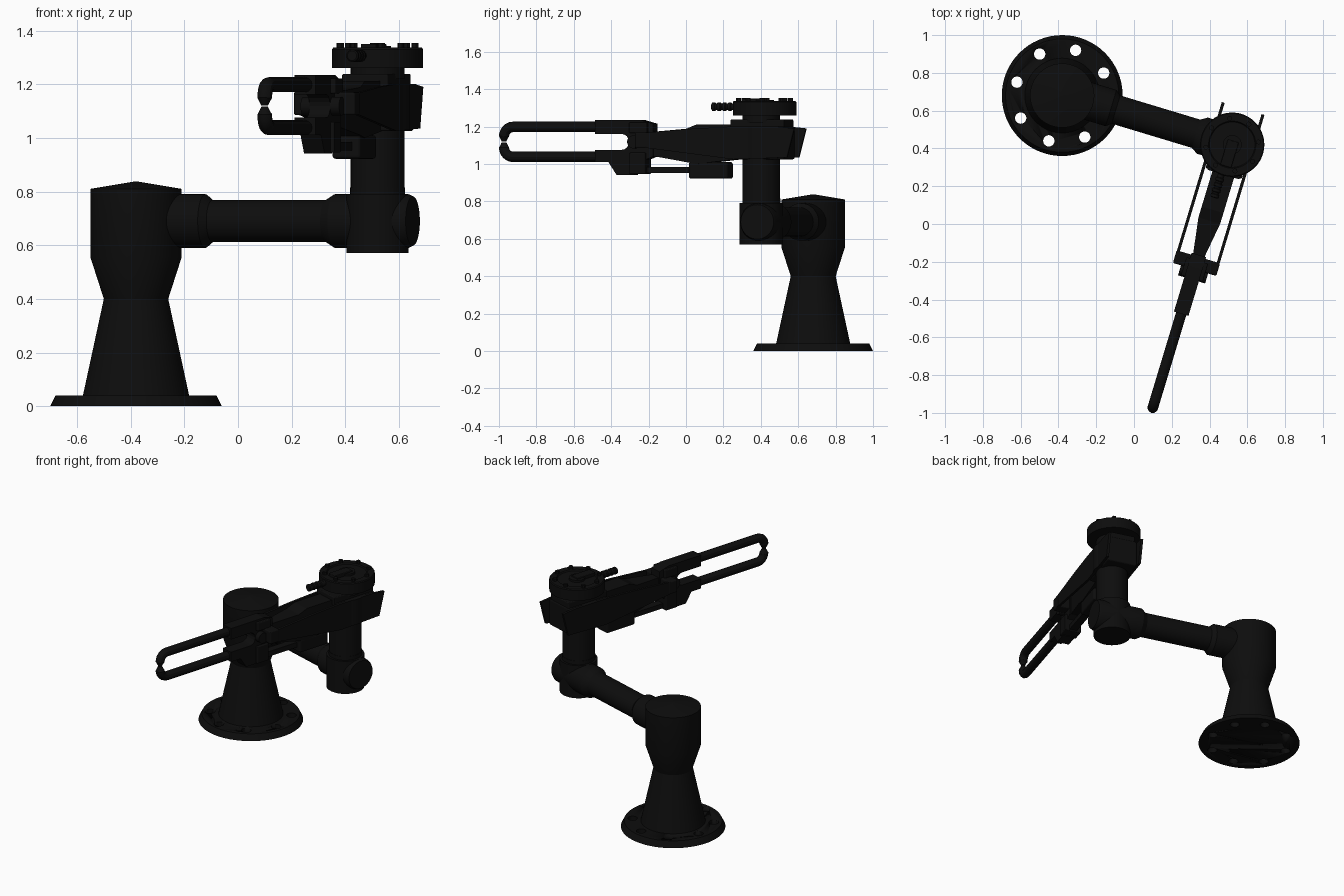
import bpy, bmesh, math
from mathutils import Matrix, Vector

cube = bpy.data.objects.get("Cube")
if cube:
    bpy.data.objects.remove(cube)

black = bpy.data.materials.new("matte black")
black.use_nodes = True
black.diffuse_color = (0.004, 0.004, 0.004, 1)
black.node_tree.nodes["Principled BSDF"].inputs["Base Color"].default_value = (0.004, 0.004, 0.004, 1)

# Base stands in world space; forearm and gripper share a turned elbow frame
BASE = Matrix.Translation((-0.38, 0.68, 0))
ELBOW = Matrix.Translation((0.52, 0.42, 0)) @ Matrix.Rotation(math.radians(-16.8), 4, "Z")
ALONG_X = Matrix.Rotation(math.pi / 2, 4, "Y")
ALONG_Y = Matrix.Rotation(math.pi / 2, 4, "X")   # axis runs toward -y
MID = 1.118                                      # gripper centre height


def finish(name, bm, frame):
    bmesh.ops.recalc_face_normals(bm, faces=bm.faces)
    mesh = bpy.data.meshes.new(name)
    bm.to_mesh(mesh)
    bm.free()
    mesh.materials.append(black)
    obj = bpy.data.objects.new(name, mesh)
    bpy.context.collection.objects.link(obj)
    obj.matrix_world = frame
    return obj


def smooth(obj):
    bpy.ops.object.select_all(action="DESELECT")
    obj.select_set(True)
    bpy.context.view_layer.objects.active = obj
    bpy.ops.object.shade_smooth_by_angle(angle=math.radians(30))
    return obj


def lathe(name, profile, frame, sides=48):
    """Closed turned part from (radius, height) pairs."""
    bm = bmesh.new()
    rings = []
    for r, z in profile:
        rings.append([bm.verts.new((r * math.cos(2 * math.pi * i / sides),
                                    r * math.sin(2 * math.pi * i / sides), z)) for i in range(sides)])
    for a, b in zip(rings, rings[1:]):
        for i in range(sides):
            j = (i + 1) % sides
            bm.faces.new((a[i], a[j], b[j], b[i]))
    bm.faces.new(rings[0])
    bm.faces.new(rings[-1])
    return smooth(finish(name, bm, frame))


def side_profile(name, points, x0, x1):
    """Extrude a (y, z) outline across x in the elbow frame."""
    bm = bmesh.new()
    face = bm.faces.new([bm.verts.new((x0, y, z)) for y, z in points])
    new = bmesh.ops.extrude_face_region(bm, geom=[face])["geom"]
    bmesh.ops.translate(bm, vec=(x1 - x0, 0, 0), verts=[v for v in new if isinstance(v, bmesh.types.BMVert)])
    return finish(name, bm, ELBOW)


def box(name, x, y, z, bevel=0.0):
    obj = side_profile(name, [(y[0], z[0]), (y[1], z[0]), (y[1], z[1]), (y[0], z[1])], *x)
    if bevel:
        mod = obj.modifiers.new("edge", "BEVEL")
        mod.width = bevel
        mod.segments = 3
    return obj


# Flanged foot with bolt holes
foot = lathe("base_flange", [(0.32, 0), (0.30, 0.04)], BASE, 64)
for i in range(8):
    a = math.radians(28.5 + 45 * i)
    cutter = lathe("hole_cutter", [(0.03, -0.1), (0.03, 0.1)],
                   BASE @ Matrix.Translation((0.25 * math.cos(a), 0.25 * math.sin(a), 0)), 24)
    cutter.hide_render = True
    mod = foot.modifiers.new("hole", "BOOLEAN")
    mod.operation = "DIFFERENCE"
    mod.object = cutter
    bpy.context.view_layer.update()
    bpy.context.view_layer.objects.active = foot
    bpy.ops.object.modifier_apply(modifier=mod.name)
    bpy.data.objects.remove(cutter)
lathe("base_column", [(0.2, 0.03), (0.12, 0.4), (0.17, 0.555), (0.17, 0.81), (0.002, 0.838)], BASE, 64)

# Horizontal upper arm with collars, running through to the elbow cap
arm = ELBOW @ Matrix.Translation((-0.935, 0, 0.69)) @ ALONG_X
lathe("upper_arm", [(0.1, 0.06), (0.1, 0.265), (0.078, 0.292), (0.078, 0.735), (0.1, 0.77),
                    (0.1, 1.055), (0.092, 1.072)], arm)

# Elbow housing and vertical post
post = Matrix.Translation((0.52, 0.403, 0))
lathe("elbow_housing", [(0.116, 0.57), (0.116, 0.79), (0.102, 0.79), (0.102, 0.815), (0.1, 0.815),
                        (0.1, 1.05)], post)

# Head under the turntable
head = lathe("head_barrel", [(0.12, 1.03), (0.12, 1.2)], post)
box("head_cap", (-0.09, 0.09), (-0.165, 0.135), (1.18, 1.238), 0.006)
box("head_body", (-0.1, 0.1), (-0.16, 0.14), (1.025, 1.2), 0.01)
lathe("head_neck", [(0.1, 1.22), (0.1, 1.27)], post)

# Turntable with raised rim, bolts and a ribbed connector
lathe("turntable", [(0.17, 1.26), (0.17, 1.33), (0.165, 1.336), (0.125, 1.336), (0.12, 1.328),
                    (0.05, 1.328), (0.05, 1.342), (0.02, 1.342)], ELBOW, 64)
for i in range(8):
    a = math.pi * (i + 0.5) / 4
    lathe("turntable_bolt", [(0.014, 1.325), (0.014, 1.353)],
          ELBOW @ Matrix.Translation((0.14 * math.cos(a), 0.14 * math.sin(a), 0)), 6)
box("turntable_bridge", (-0.03, 0.03), (-0.12, 0.02), (1.325, 1.35), 0.004)
ribs = [(0.018, 0.14)]
for i in range(4):
    y = 0.185 + 0.03 * i
    ribs += [(0.018, y), (0.023, y + 0.004), (0.023, y + 0.018), (0.018, y + 0.022)]
lathe("connector", ribs, ELBOW @ Matrix.Translation((-0.01, 0, 1.306)) @ ALONG_Y, 24)

# Thin side plates from the head to the front crosspiece
for name, s in (("left_side_plate", 1), ("right_side_plate", -1)):
    side_profile(name, [(0.2, 1.19), (0.16, 1.035), (-0.14, 1.025), (-0.66, 1.09), (-0.66, 1.165),
                        (-0.35, 1.19), (-0.15, 1.2), (0.1, 1.2)], s * 0.102, s * 0.118)
box("crosspiece", (-0.12, 0.12), (-0.69, -0.62), (1.085, 1.17), 0.008)

# Tapered centre spine
spine = side_profile("centre_spine", [(-0.1, 1.03), (-0.36, 1.0), (-0.42, 1.01), (-0.66, 1.05),
                                      (-0.66, 1.168), (-0.42, 1.188), (-0.36, 1.212), (-0.1, 1.212)],
                     -0.06, 0.06)
for v in spine.data.vertices:
    if v.co.y < -0.6:
        v.co.x *= 0.4

# Lower drive block and link bar
box("drive_block", (-0.055, 0.055), (-0.41, -0.19), (0.922, 1.01), 0.012)
box("drive_link", (-0.025, 0.025), (-0.73, -0.35), (0.952, 0.985))
box("link_bracket", (-0.055, 0.055), (-0.74, -0.65), (0.945, 1.06), 0.006)

# Forked finger holder with a round-ended slot
slot = [(-0.745 - 0.043 * (1 - math.cos(t)), MID + 0.043 * math.sin(t))
        for t in [math.pi * (i / 8 - 0.5) for i in range(9)]]
holder = [(-0.935, 1.01), (-0.86, 1.01), (-0.815, 0.942), (-0.72, 0.942), (-0.66, 1.02), (-0.61, 1.04),
          (-0.61, 1.215), (-0.68, 1.235), (-0.935, 1.235), (-0.935, MID + 0.043)]
side_profile("finger_holder", holder + slot[::-1] + [(-0.935, MID - 0.043)], -0.04, 0.04)
box("holder_shoulder", (-0.06, 0.06), (-0.74, -0.64), (1.165, 1.222), 0.006)
lathe("gripper_pivot", [(0.035, -0.075), (0.035, 0.075)],
      ELBOW @ Matrix.Translation((0, -0.71, MID)) @ ALONG_X, 24)

# Bent tubular fingers tapering to touching tips
bend = [(-1.405 - 0.05 * math.sin(t), 0.03 + 0.05 * math.cos(t))
        for t in [math.pi * i / 12 for i in range(7)]]
path = [(-0.9, 0.08, 1)] + [(y, z, 1) for y, z in bend] + [(-1.455, 0.024, 0.85), (-1.455, 0.002, 0.45)]
for name, s in (("upper_finger", 1), ("lower_finger", -1)):
    curve = bpy.data.curves.new(name, "CURVE")
    curve.dimensions = "3D"
    curve.bevel_depth = 0.028
    curve.bevel_resolution = 4
    curve.use_fill_caps = True
    spline = curve.splines.new("POLY")
    spline.points.add(len(path) - 1)
    for p, (y, z, r) in zip(spline.points, path):
        p.co = (0, y, MID + s * z, 1)
        p.radius = r
    curve.materials.append(black)
    finger = bpy.data.objects.new(name, curve)
    bpy.context.collection.objects.link(finger)
    finger.matrix_world = ELBOW
    bpy.ops.object.select_all(action="DESELECT")
    finger.select_set(True)
    bpy.context.view_layer.objects.active = finger
    bpy.ops.object.convert(target="MESH")
    smooth(bpy.context.view_layer.objects.active)
